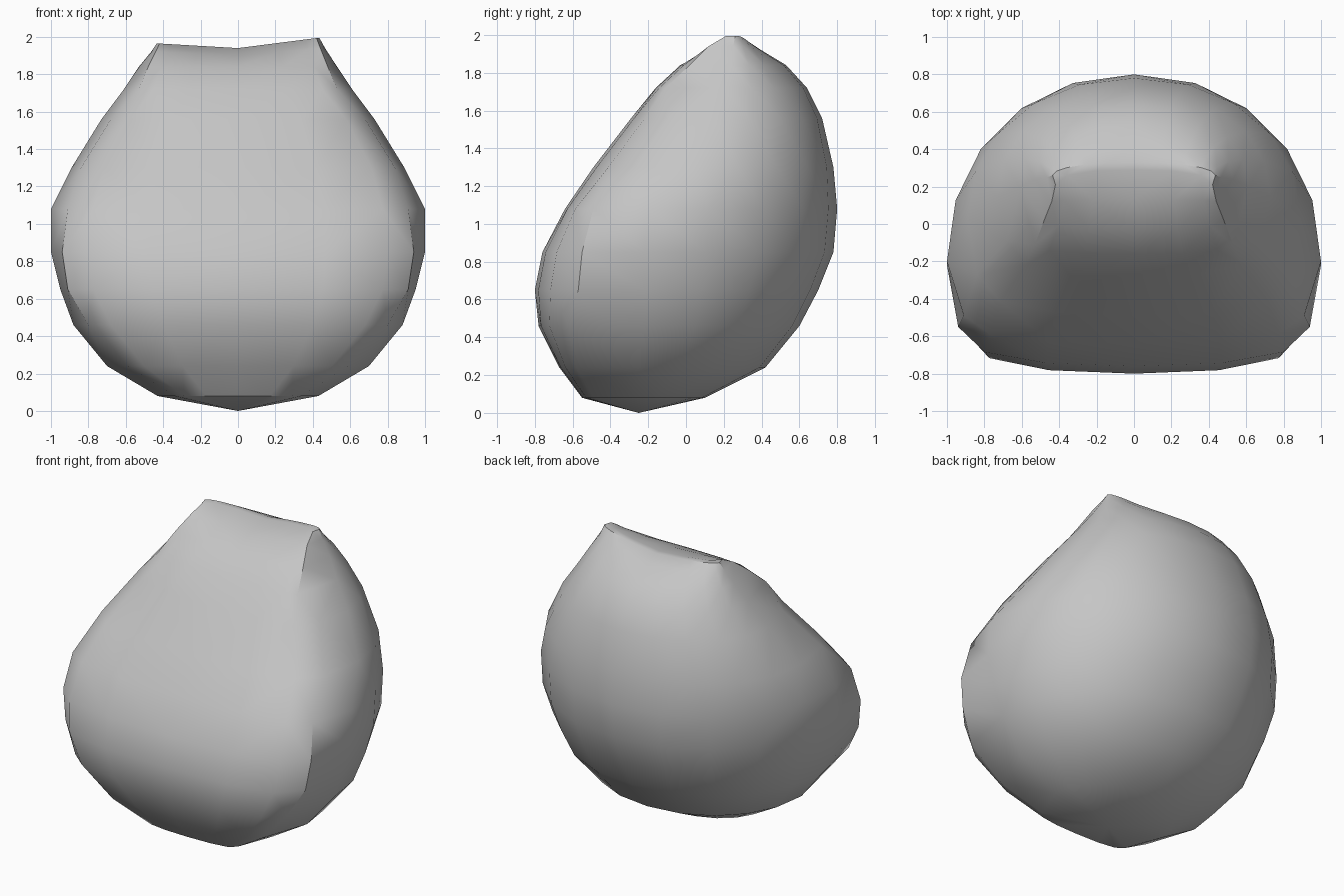
import bpy
import bmesh
from math import sin, cos, pi, radians

if "Cube" in bpy.data.objects:
    bpy.data.objects.remove(bpy.data.objects["Cube"])

stone = bpy.data.materials.new("stone_grey")
stone.use_nodes = True
grey = (0.56, 0.56, 0.56, 1)
stone.diffuse_color = grey
stone.node_tree.nodes["Principled BSDF"].inputs["Base Color"].default_value = grey

# Level sections: height, front y, front edge x and y, widest x and y, back y
SECTIONS = [
    (0.08, -.55, .34, -.49, .43, -.25, .10),
    (0.24, -.67, .59, -.58, .70, -.25, .42),
    (0.46, -.78, .80, -.62, .88, -.22, .60),
    (0.65, -.80, .91, -.57, .95, -.22, .70),
    (0.85, -.76, .94, -.55, 1.0, -.22, .78),
    (1.08, -.64, .91, -.49, 1.0, -.20, .80),
    (1.30, -.49, .84, -.27, .89, .03, .78),
    (1.56, -.29, .68, -.09, .73, .15, .72),
    (1.72, -.16, .53, -.11, .61, .20, .64),
    (1.84, -.03, .48, .02, .53, .24, .53),
    (1.93, .13, .44, .12, .465, .25, .41),
    (1.98, .29, .42, .21, .435, .26, .33),
]
BACK_STEPS = 5


def half_section(yf, xe, ye, xw, yw, yb):
    """Flattened front, cheek edge, then a rounded back, on the left side."""
    pts = [(0, yf), (xe * .5, yf + (ye - yf) * .08),
           (xe * .85, yf + (ye - yf) * .36), (xe, ye)]
    for i in range(BACK_STEPS):
        a = i / BACK_STEPS * pi / 2
        pts.append((xw * cos(a) ** .95, yw + (yb - yw) * sin(a) ** .95))
    return pts + [(0, yb)]


bm = bmesh.new()
rings = []
for z, *shape in SECTIONS:
    half = half_section(*shape)
    outline = half + [(-x, y) for x, y in reversed(half[1:-1])]
    ring = []
    for x, y in outline:
        # The crest dips between its two corners, the left one higher
        crest = max(0, (z - 1.84) / .14)
        dip = crest * (.04 * (1 - min(1, abs(x) / .43)) - .035 * x)
        ring.append(bm.verts.new((x, y, z - dip)))
    rings.append(ring)

# Skin between neighbouring sections
n = len(rings[0])
for low, high in zip(rings, rings[1:]):
    for i in range(n):
        j = (i + 1) % n
        bm.faces.new((low[i], low[j], high[j], high[i]))

# Bottom point and narrow crest
foot = bm.verts.new((0, -.25, 0))
for i in range(n):
    bm.faces.new((foot, rings[0][(i + 1) % n], rings[0][i]))
bm.faces.new(rings[-1])
bmesh.ops.triangulate(bm, faces=bm.faces[:])
bmesh.ops.recalc_face_normals(bm, faces=bm.faces[:])

mesh = bpy.data.meshes.new("boulder")
bm.to_mesh(mesh)
bm.free()
boulder = bpy.data.objects.new("boulder", mesh)
bpy.context.collection.objects.link(boulder)
mesh.materials.append(stone)

bpy.context.view_layer.objects.active = boulder
boulder.select_set(True)
bpy.ops.object.shade_smooth_by_angle(angle=radians(32))
